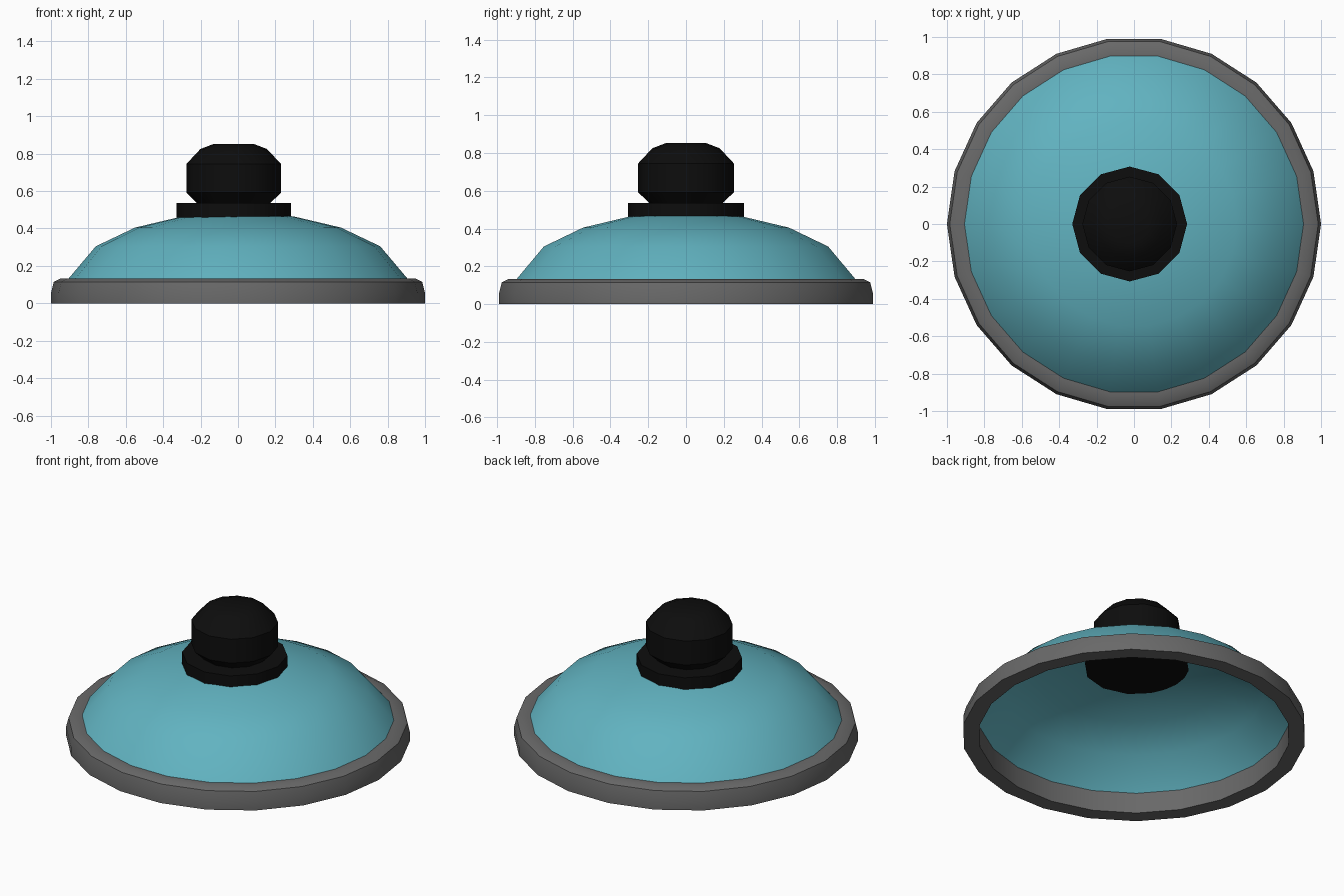
import bpy, bmesh, math

cube = bpy.data.objects.get("Cube")
if cube:
    bpy.data.objects.remove(cube, do_unlink=True)


def material(name, rgb):
    mat = bpy.data.materials.new(name)
    mat.use_nodes = True
    mat.diffuse_color = (*rgb, 1)
    mat.node_tree.nodes["Principled BSDF"].inputs["Base Color"].default_value = (*rgb, 1)
    return mat


def lathe(name, profile, sides, mat, closed=False, caps=False, x=0.0, angle=35):
    """Turn a (radius, height) profile around the vertical axis."""
    bm = bmesh.new()
    rings = []
    for r, z in profile:
        turns = [2 * math.pi * i / sides for i in range(sides)]
        rings.append([bm.verts.new((r * math.cos(a), r * math.sin(a), z)) for a in turns])
    pairs = list(zip(rings, rings[1:]))
    if closed:
        pairs.append((rings[-1], rings[0]))
    for low, high in pairs:
        for i in range(sides):
            j = (i + 1) % sides
            bm.faces.new((low[i], low[j], high[j], high[i]))
    if caps:
        bm.faces.new(rings[0][::-1])
        bm.faces.new(rings[-1])
    mesh = bpy.data.meshes.new(name)
    bm.to_mesh(mesh)
    bm.free()
    mesh.materials.append(mat)
    obj = bpy.data.objects.new(name, mesh)
    obj.location.x = x
    bpy.context.collection.objects.link(obj)
    bpy.ops.object.select_all(action="DESELECT")
    obj.select_set(True)
    bpy.context.view_layer.objects.active = obj
    bpy.ops.object.shade_smooth_by_angle(angle=math.radians(angle))
    return obj


teal = material("teal enamel", (0.12, 0.45, 0.53))
grey = material("grey rim", (0.14, 0.14, 0.14))
black = material("black handle", (0.004, 0.004, 0.004))

SIDES = 22
KNOB_SIDES = 12
KNOB_X = -0.023

# Rim ring with a rounded upper shoulder
lathe("rim", [(0.905, 0), (1, 0), (1, 0.055), (0.985, 0.115), (0.95, 0.132), (0.905, 0.132)],
      SIDES, grey, closed=True)

# Thin domed shell, open beneath the handle
lathe("dome", [(0.908, 0.13), (0.76, 0.305), (0.55, 0.405), (0.3, 0.464), (0.24, 0.47)],
      SIDES, teal)

# Handle: flat collar and faceted knob, set slightly off centre
lathe("handle_collar", [(0.307, 0.459), (0.307, 0.535)], KNOB_SIDES, black, caps=True, x=KNOB_X)
lathe("handle_knob", [(0.19, 0.53), (0.253, 0.592), (0.253, 0.745), (0.178, 0.825), (0.105, 0.853)],
      KNOB_SIDES, black, caps=True, x=KNOB_X)
